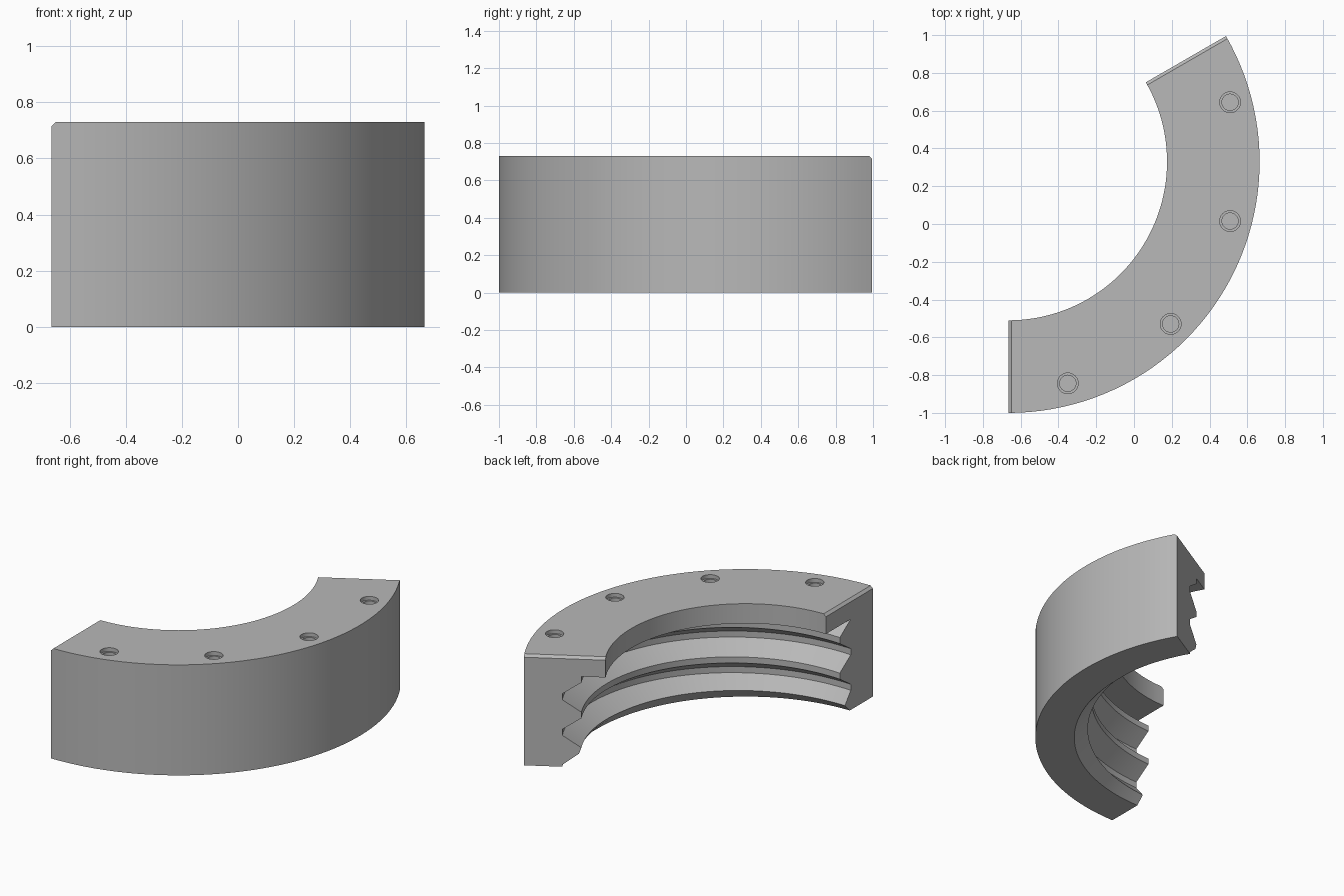
import bpy, bmesh
from math import radians, sin, cos, pi
from mathutils import Vector

if "Cube" in bpy.data.objects:
    bpy.data.objects.remove(bpy.data.objects["Cube"])

CX, CY = -0.665, 0.33            # centre of the ring
R_OUT, R_LIP = 1.33, 0.84
R_CREST, R_ROOT = 0.985, 1.10    # thread radii
HEIGHT, LIP_Z = 0.73, 0.60
START, END, STEPS = -90, 30, 48
PITCH, CREST_Z = 0.235, 0.345
HALF_FLAT = 0.02
CHAMFER = 0.016

grey = bpy.data.materials.new("plain_grey")
grey.use_nodes = True
colour = (0.48, 0.48, 0.48, 1)
grey.diffuse_color = colour
grey.node_tree.nodes["Principled BSDF"].inputs["Base Color"].default_value = colour


def make_object(name, bm):
    mesh = bpy.data.meshes.new(name)
    bmesh.ops.recalc_face_normals(bm, faces=bm.faces)
    bm.to_mesh(mesh)
    bm.free()
    mesh.materials.append(grey)
    obj = bpy.data.objects.new(name, mesh)
    bpy.context.collection.objects.link(obj)
    return obj


def polar(r, degrees, z):
    a = radians(degrees)
    return Vector((CX + r * cos(a), CY + r * sin(a), z))


def thread_radius(z, crest):
    """Trapezoid thread, cut back by a bevel at the bottom of the bore."""
    d = abs((z - crest + PITCH / 2) % PITCH - PITCH / 2)
    t = (d - HALF_FLAT) / (PITCH / 2 - 2 * HALF_FLAT)
    t = min(max(t, 0), 1)
    return max(R_CREST + t * (R_ROOT - R_CREST), 1.09 - z)


def section(degrees):
    """Cross-section of the ring; the thread climbs with the angle."""
    crest = CREST_Z + PITCH * (degrees - END) / 360
    points = [(R_LIP, LIP_Z), (R_LIP, HEIGHT), (R_OUT, HEIGHT), (R_OUT, 0)]
    root = PITCH / 2 - HALF_FLAT
    for k in range(-3, 3):
        for offset in (-root, -HALF_FLAT, HALF_FLAT, root):
            z = min(max(crest + k * PITCH + offset, 0), LIP_Z)
            points.append((thread_radius(z, crest), z))
    return points


# Threaded ring segment, swept round its centre
bm = bmesh.new()
rings = []
for i in range(STEPS + 1):
    angle = START + (END - START) * i / STEPS
    rings.append([bm.verts.new(polar(r, angle, z)) for r, z in section(angle)])
for a, b in zip(rings, rings[1:]):
    for j in range(len(a)):
        k = (j + 1) % len(a)
        bm.faces.new((a[j], a[k], b[k], b[j]))
bmesh.ops.remove_doubles(bm, verts=bm.verts, dist=0.0001)
bmesh.ops.holes_fill(bm, edges=[e for e in bm.edges if e.is_boundary], sides=0)

# Bevelled top edge on both end faces
for angle, side in ((START, -1), (END, 1)):
    a = radians(angle)
    normal = Vector((-sin(a) * side, cos(a) * side, 1)).normalized()
    bmesh.ops.bisect_plane(bm, geom=bm.verts[:] + bm.edges[:] + bm.faces[:],
                           plane_co=polar(R_OUT, angle, HEIGHT - CHAMFER),
                           plane_no=normal, clear_outer=True)
    bmesh.ops.holes_fill(bm, edges=[e for e in bm.edges if e.is_boundary], sides=0)
ring = make_object("threaded_ring_segment", bm)

# Stepped bolt holes in the top
bm = bmesh.new()
hole = [(0.055, HEIGHT + 0.05), (0.055, HEIGHT - 0.025),
        (0.043, HEIGHT - 0.025), (0.043, HEIGHT - 0.25)]
SIDES = 32
for angle in (-75, -45, -15, 15):
    centre = polar(1.215, angle, 0)
    loops = [[bm.verts.new(centre + Vector((r * cos(2 * pi * s / SIDES),
                                            r * sin(2 * pi * s / SIDES), z)))
              for s in range(SIDES)] for r, z in hole]
    for a, b in zip(loops, loops[1:]):
        for s in range(SIDES):
            t = (s + 1) % SIDES
            bm.faces.new((a[s], a[t], b[t], b[s]))
    bm.faces.new(loops[0])
    bm.faces.new(loops[-1])
cutter = make_object("bolt_hole_cutter", bm)
cutter.hide_render = True

cut = ring.modifiers.new("bolt_holes", "BOOLEAN")
cut.operation = "DIFFERENCE"
cut.solver = "EXACT"
cut.object = cutter

# Apply the holes, then smooth the curved walls
bpy.ops.object.select_all(action="DESELECT")
ring.select_set(True)
bpy.context.view_layer.objects.active = ring
bpy.ops.object.modifier_apply(modifier=cut.name)
bpy.data.objects.remove(cutter)
bpy.ops.object.shade_smooth_by_angle(angle=radians(25))
